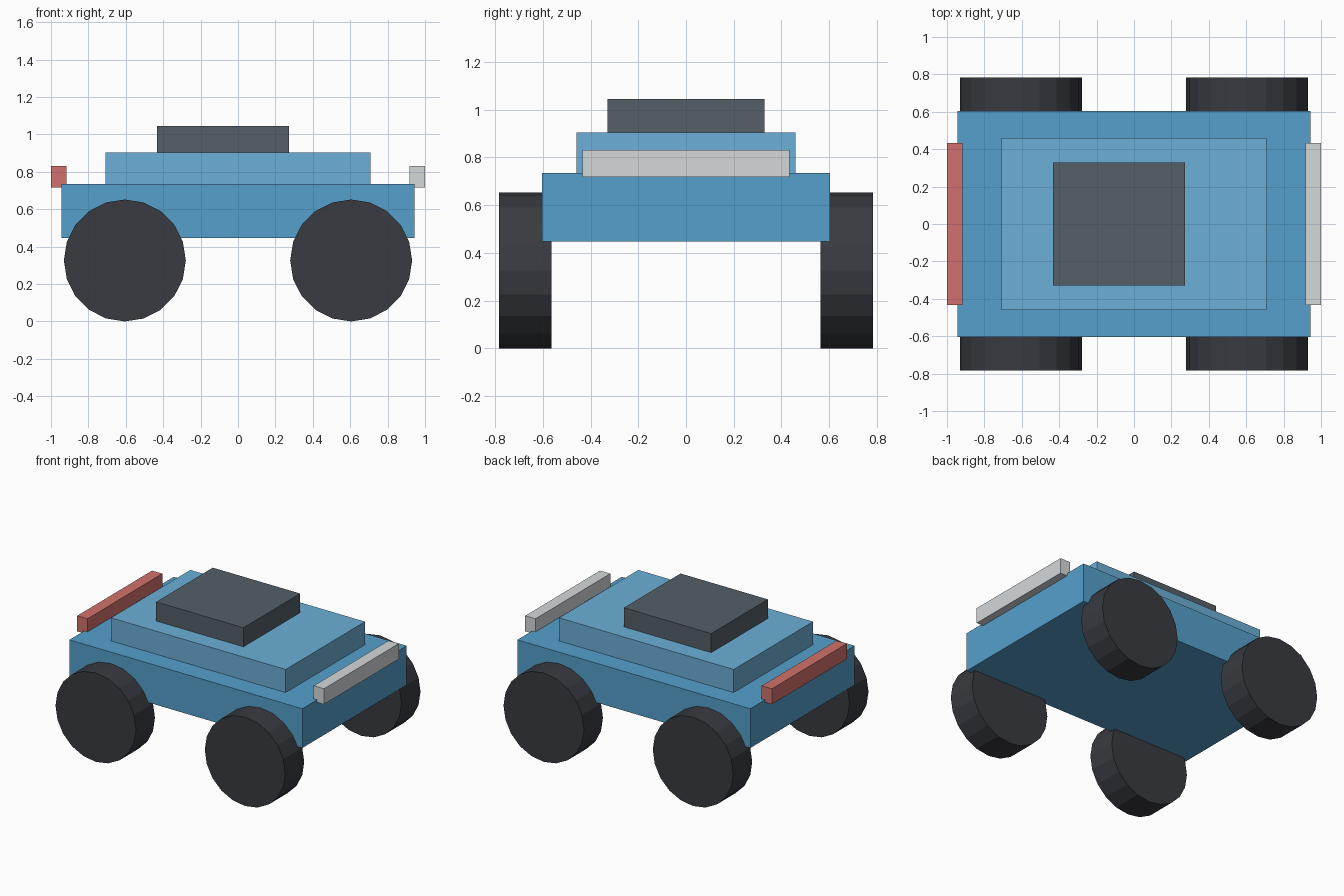
import bpy
from math import pi

if "Cube" in bpy.data.objects:
    bpy.data.objects.remove(bpy.data.objects["Cube"])


def material(name, color):
    m = bpy.data.materials.new(name)
    m.diffuse_color = (*color, 1)
    m.use_nodes = True
    m.node_tree.nodes["Principled BSDF"].inputs["Base Color"].default_value = m.diffuse_color
    return m


blue = material("body_blue", (0.09, 0.35, 0.60))
light_blue = material("deck_blue", (0.15, 0.43, 0.68))
slate = material("cabin_slate", (0.09, 0.115, 0.14))
rubber = material("wheel_rubber", (0.04, 0.043, 0.053))
white = material("headlight_white", (0.66, 0.69, 0.70))
red = material("taillight_red", (0.64, 0.17, 0.15))


def box(name, x0, x1, half_y, z0, z1, mat):
    bpy.ops.mesh.primitive_cube_add(size=1, location=((x0 + x1) / 2, 0, (z0 + z1) / 2))
    o = bpy.context.object
    o.name = name
    o.scale = (x1 - x0, 2 * half_y, z1 - z0)
    o.data.materials.append(mat)


# Stacked body
box("lower_body", -0.944, 0.944, 0.604, 0.447, 0.735, blue)
box("upper_deck", -0.708, 0.708, 0.459, 0.735, 0.904, light_blue)
box("cabin", -0.434, 0.274, 0.328, 0.904, 1.044, slate)

# Light bars
box("headlight_bar", 0.917, 1.0, 0.433, 0.717, 0.831, white)
box("taillight_bar", -1.0, -0.917, 0.433, 0.717, 0.831, red)

# Wheels
for end, x in (("rear", -0.605), ("front", 0.605)):
    for side, y in (("right", -0.673), ("left", 0.673)):
        bpy.ops.mesh.primitive_cylinder_add(vertices=20, radius=0.326, depth=0.22,
                                            location=(x, y, 0.326), rotation=(pi / 2, 0, 0))
        wheel = bpy.context.object
        wheel.name = f"{end}_{side}_wheel"
        wheel.data.materials.append(rubber)
